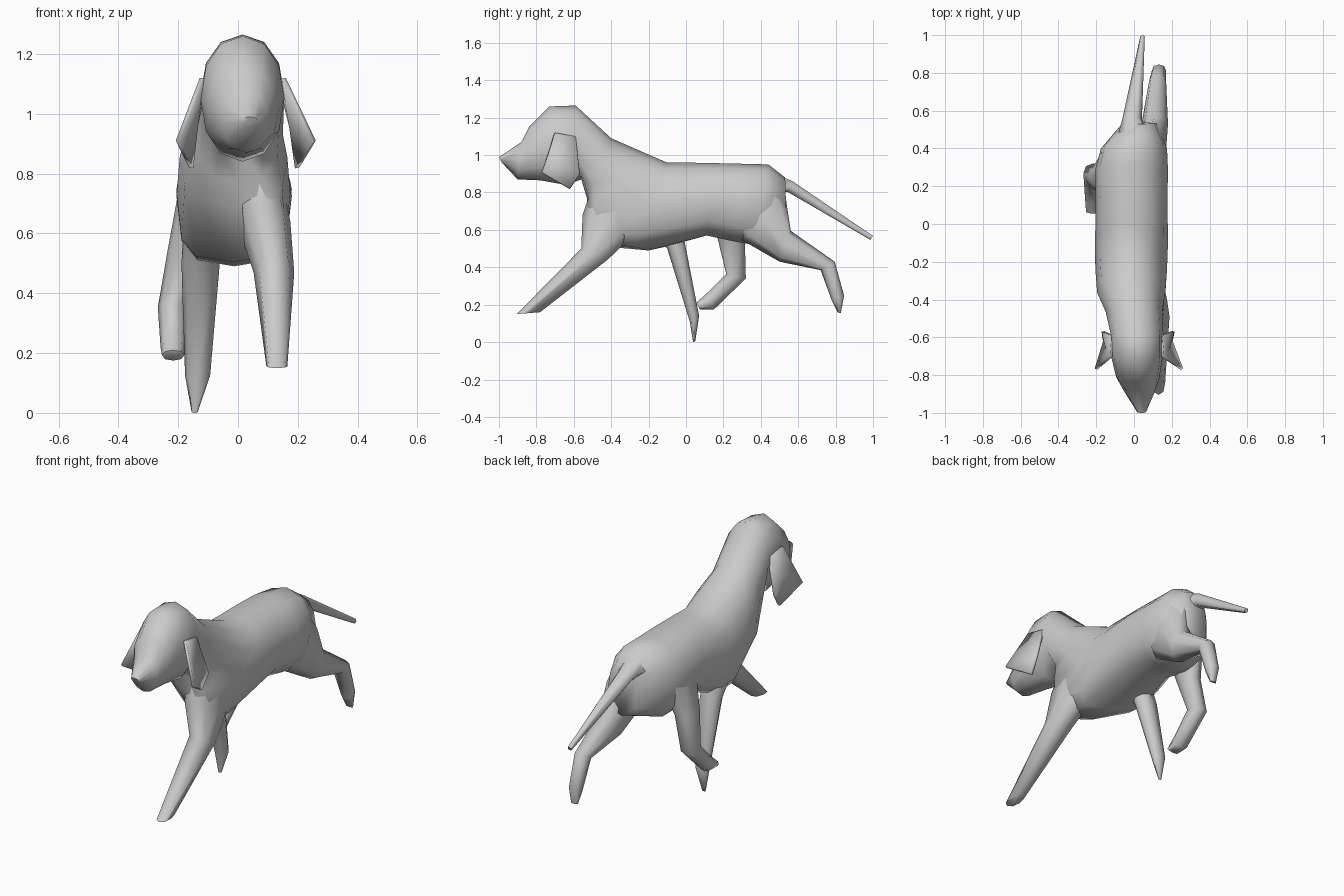
import bpy, bmesh, math


def finish(name, bm, angle=75):
    bmesh.ops.recalc_face_normals(bm, faces=bm.faces)
    mesh = bpy.data.meshes.new(name)
    bm.to_mesh(mesh)
    bm.free()
    ob = bpy.data.objects.new(name, mesh)
    bpy.context.collection.objects.link(ob)
    bpy.ops.object.select_all(action='DESELECT')
    ob.select_set(True)
    bpy.context.view_layer.objects.active = ob
    bpy.ops.object.shade_smooth_by_angle(angle=math.radians(angle))
    return ob


def loft(name, rings, sides=8, power=0.9):
    """Each ring: one edge point (y, z), opposite edge point (y, z), half width, centre x,
    then optionally for the second half: boxiness, and shear of the right side along y."""
    bm = bmesh.new()
    loops = []
    for y0, z0, y1, z1, w, xc, *extra in rings:
        boxy, shear = (extra + [power, 0][len(extra):])
        loop = []
        for i in range(sides):
            t = 2 * math.pi * i / sides
            c, s = math.cos(t), math.sin(t)
            p = boxy if s < -1e-6 else power
            c, s = [math.copysign(abs(v) ** p, v) if abs(v) > 1e-6 else 0 for v in (c, s)]
            loop.append(bm.verts.new((xc + w * c,
                                      (y0 + y1) / 2 + s * (y0 - y1) / 2 + shear * c * max(0, -s),
                                      (z0 + z1) / 2 + s * (z0 - z1) / 2)))
        loops.append(loop)
    for a, b in zip(loops, loops[1:]):
        for i in range(sides):
            j = (i + 1) % sides
            bm.faces.new((a[i], a[j], b[j], b[i]))
    bm.faces.new(loops[0])
    bm.faces.new(loops[-1])
    return finish(name, bm)


# Head, neck and torso in one skin, nose to rump; the chest twists with the stride
loft("body", [
    (-1.00, 0.99, -0.985, 0.96, 0.025, 0.04),
    (-0.88, 1.07, -0.90, 0.87, 0.08, 0.03),
    (-0.84, 1.15, -0.78, 0.865, 0.115, 0.02),
    (-0.73, 1.26, -0.64, 0.84, 0.14, 0.015),
    (-0.59, 1.265, -0.56, 0.87, 0.14, 0.015),
    (-0.40, 1.09, -0.53, 0.77, 0.15, 0.00),
    (-0.24, 1.02, -0.49, 0.69, 0.18, -0.015, 0.7, -0.09),
    (-0.10, 0.96, -0.37, 0.505, 0.19, -0.015, 0.6, -0.24),
    (0.00, 0.96, -0.20, 0.49, 0.193, -0.013, 0.65, -0.15),
    (0.15, 0.957, 0.11, 0.57, 0.19, -0.013, 0.75),
    (0.32, 0.953, 0.25, 0.54, 0.193, -0.013, 0.75),
    (0.44, 0.95, 0.36, 0.52, 0.175, 0.0, 0.75),
    (0.53, 0.88, 0.54, 0.58, 0.09, 0.03, 0.7),
], sides=12, power=0.95)

# Tail
loft("tail", [
    (0.40, 0.94, 0.44, 0.76, 0.10, 0.00),
    (0.57, 0.865, 0.54, 0.80, 0.052, -0.01),
    (1.00, 0.57, 0.985, 0.545, 0.012, 0.045),
], sides=6)

# Right front leg, reaching forward out of the shoulder
loft("right_front_leg", [
    (-0.50, 0.84, -0.16, 0.78, 0.08, 0.06),
    (-0.553, 0.68, -0.25, 0.60, 0.09, 0.085),
    (-0.56, 0.50, -0.42, 0.44, 0.068, 0.12),
    (-0.905, 0.15, -0.78, 0.16, 0.035, 0.13),
])

# Left front leg, swung back under the chest
loft("left_front_leg", [
    (-0.35, 0.75, -0.05, 0.75, 0.06, -0.115),
    (-0.10, 0.50, 0.00, 0.50, 0.064, -0.125),
    (0.02, 0.11, 0.07, 0.14, 0.042, -0.135),
    (0.038, 0.00, 0.05, 0.005, 0.01, -0.145),
])

# Right rear leg, stretched backwards
loft("right_rear_leg", [
    (0.18, 0.70, 0.46, 0.88, 0.07, 0.07),
    (0.30, 0.545, 0.535, 0.76, 0.08, 0.092),
    (0.50, 0.43, 0.56, 0.595, 0.07, 0.11),
    (0.72, 0.385, 0.795, 0.43, 0.045, 0.125),
    (0.78, 0.22, 0.845, 0.25, 0.037, 0.132),
    (0.812, 0.158, 0.828, 0.155, 0.022, 0.135),
])

# Left rear leg, folded forwards under the belly
loft("left_rear_leg", [
    (0.12, 0.78, 0.42, 0.80, 0.07, -0.12),
    (0.17, 0.55, 0.315, 0.53, 0.058, -0.178),
    (0.215, 0.365, 0.32, 0.34, 0.05, -0.218),
    (0.115, 0.265, 0.15, 0.175, 0.042, -0.217),
    (0.055, 0.21, 0.075, 0.175, 0.037, -0.217),
])

# Floppy ears: a folded flap, the left one hanging closer to the head
for side, base, spread in (("right", 0.15, 1.0), ("left", -0.12, -0.8)):
    bm = bmesh.new()
    outline = [(0.01, -0.70, 1.12), (0.00, -0.59, 1.10), (0.065, -0.57, 0.90),
               (0.055, -0.62, 0.82), (0.11, -0.765, 0.91)]
    rim = [bm.verts.new((base + spread * x, y, z)) for x, y, z in outline]
    fold = bm.verts.new((base + spread * 0.035, -0.665, 0.96))
    for i in range(len(rim)):
        bm.faces.new((rim[i], rim[(i + 1) % len(rim)], fold))
    ear = finish(side + "_ear", bm, 30)
    ear.modifiers.new("thickness", 'SOLIDIFY').thickness = 0.015
